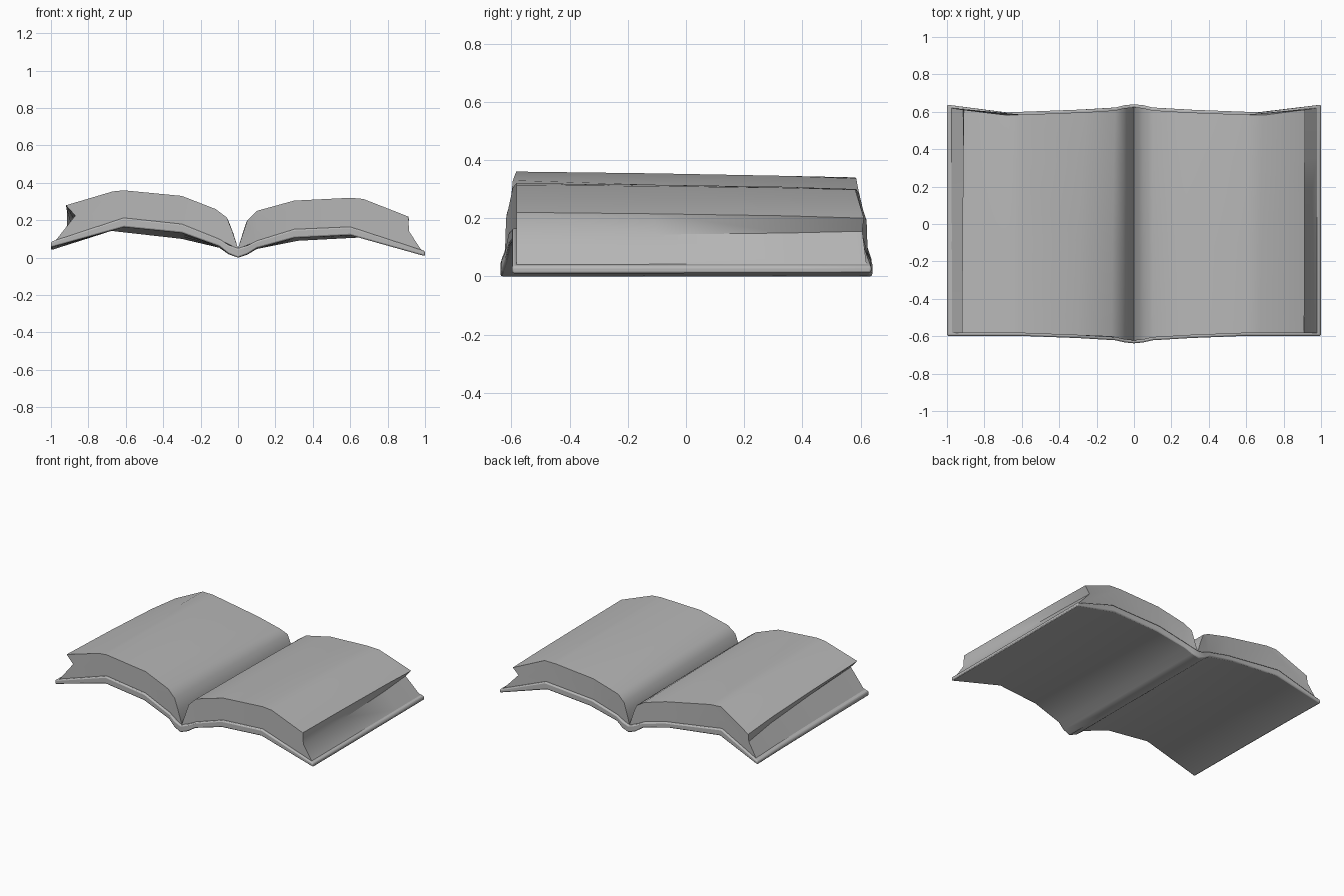
import bpy, bmesh, math

if "Cube" in bpy.data.objects:
    bpy.data.objects.remove(bpy.data.objects["Cube"])

# Plan outline of the cover: y at the front and back edge for a given |x|
FRONT = [(0, -.638), (.05, -.633), (.12, -.617), (.6, -.598), (1.0, -.598)]
BACK = [(0, .64), (.05, .635), (.12, .618), (.7, .596), (1.0, .638)]

# Faces that close the ends of the cover and of a page block
COVER_CAP = [(i, i + 1, 20 - i, 21 - i) for i in range(10)]
PAGE_CAP = [(13, 0, 1), (13, 1, 2, 3, 12), (12, 3, 4, 11), (11, 4, 5, 10), (10, 5, 6, 7, 8, 9)]

paper = bpy.data.materials.new("mid_grey")
paper.diffuse_color = (.47, .47, .47, 1)
paper.use_nodes = True
paper.node_tree.nodes["Principled BSDF"].inputs["Base Color"].default_value = paper.diffuse_color


def interp(table, x):
    x = min(abs(x), 1.0)
    for (a, ya), (b, yb) in zip(table, table[1:]):
        if x <= b:
            return ya + (yb - ya) * (x - a) / (b - a)
    return table[-1][1]


def loft(name, front, back, cap, inset, bevel=0):
    """Loft a closed x-z section from the front edge to the back edge."""
    # (position along y, blend between the front and back section)
    stations = [(0, 0), (.4, .25), (.78, .6), (1, 1)]
    bm = bmesh.new()
    rings = []
    for s, t in stations:
        ring = []
        for (xf, zf), (xb, zb) in zip(front, back):
            x, z = xf + (xb - xf) * t, zf + (zb - zf) * t
            y0, y1 = interp(FRONT, x) + inset, interp(BACK, x) - inset
            ring.append(bm.verts.new((x, y0 + (y1 - y0) * s, z)))
        rings.append(ring)
    n = len(front)
    for a, b in zip(rings, rings[1:]):
        for i in range(n):
            j = (i + 1) % n
            bm.faces.new((a[i], a[j], b[j], b[i]))
    for ring in (rings[0], rings[-1]):
        for face in cap:
            bm.faces.new([ring[i] for i in face])
    bmesh.ops.recalc_face_normals(bm, faces=bm.faces)
    mesh = bpy.data.meshes.new(name)
    bm.to_mesh(mesh)
    bm.free()
    mesh.materials.append(paper)
    ob = bpy.data.objects.new(name, mesh)
    bpy.context.collection.objects.link(ob)
    if bevel:
        mod = ob.modifiers.new("soft_edges", 'BEVEL')
        mod.width, mod.segments = bevel, 2
        mod.limit_method, mod.angle_limit = 'ANGLE', math.radians(50)
    bpy.ops.object.select_all(action='DESELECT')
    ob.select_set(True)
    bpy.context.view_layer.objects.active = ob
    bpy.ops.object.shade_smooth_by_angle(angle=math.radians(40))
    return ob


# Cover: curved boards and spine, as top and underside profiles at each end
top_f = [(-1, .085), (-.61, .213), (-.3, .18), (-.1, .1), (-.05, .068), (0, .05),
         (.05, .065), (.1, .09), (.3, .152), (.6, .165), (1, .035)]
top_b = [(-1, .065), (-.69, .19), (-.26, .13), (-.1, .09), (-.05, .065), (0, .05),
         (.05, .063), (.1, .085), (.3, .135), (.68, .155), (1, .035)]
low_f = [(-1, .055), (-.61, .163), (-.3, .132), (-.1, .06), (-.05, .02), (0, 0),
         (.05, .018), (.1, .05), (.3, .105), (.6, .12), (1, .008)]
low_b = [(-1, .04), (-.68, .143), (-.3, .1), (-.1, .053), (-.05, .018), (0, 0),
         (.05, .016), (.1, .046), (.32, .09), (.66, .108), (1, .01)]
loft("cover", top_f + low_f[::-1], top_b + low_b[::-1], COVER_CAP, 0, .008)

# Left page block: curved top from gutter to the notched fore edge, then cover
left_f = [(0, .05), (-.03, .14), (-.06, .215), (-.12, .26), (-.3, .33), (-.61, .36),
          (-.67, .354), (-.92, .28), (-.87, .225), (-.975, .092),
          (-.61, .21), (-.3, .177), (-.1, .097), (0, .047)]
left_b = [(0, .05), (-.025, .13), (-.05, .195), (-.1, .225), (-.26, .27), (-.6, .336),
          (-.68, .34), (-.91, .22), (-.915, .17), (-.98, .07),
          (-.69, .186), (-.26, .127), (-.1, .087), (0, .047)]
loft("left_pages", left_f, left_b, PAGE_CAP, .015)

# Right page block
right_f = [(0, .05), (.03, .14), (.05, .2), (.1, .25), (.3, .305), (.6, .32),
           (.67, .314), (.91, .22), (.915, .14), (.98, .041),
           (.6, .162), (.3, .149), (.1, .087), (0, .047)]
right_b = [(0, .05), (.025, .13), (.045, .19), (.1, .23), (.3, .28), (.6, .3),
           (.69, .298), (.915, .2), (.875, .155), (.98, .041),
           (.68, .152), (.3, .132), (.1, .082), (0, .047)]
loft("right_pages", right_f, right_b, PAGE_CAP, .015)
